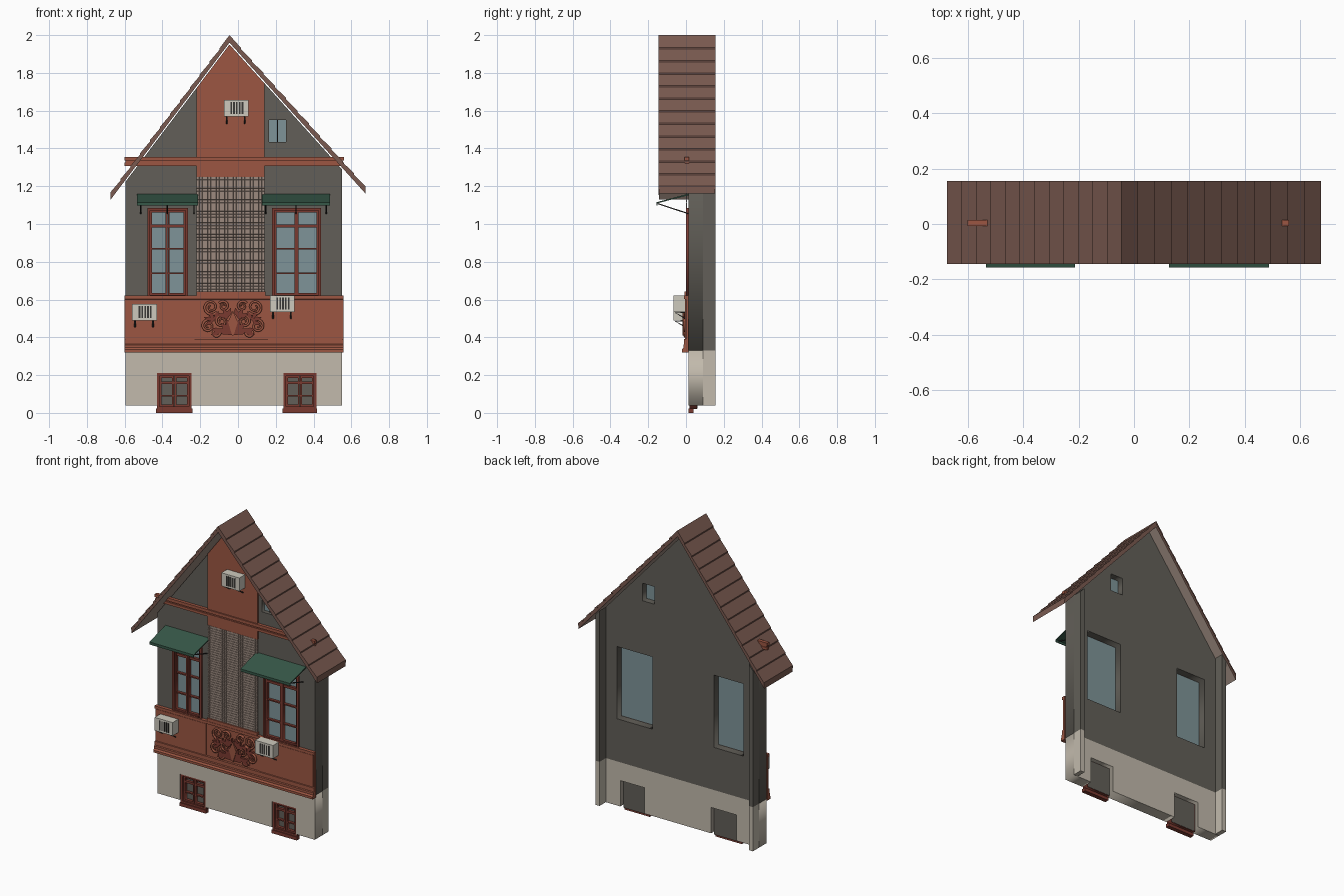
import bpy, bmesh, math
from mathutils import Vector

if "Cube" in bpy.data.objects:
    bpy.data.objects.remove(bpy.data.objects["Cube"])


def material(name, r, g, b):
    m = bpy.data.materials.new(name)
    m.use_nodes = True
    col = [(c / 255 / 12.92 if c < 11 else ((c / 255 + 0.055) / 1.055) ** 2.4) for c in (r, g, b)] + [1]
    m.diffuse_color = col
    m.node_tree.nodes["Principled BSDF"].inputs["Base Color"].default_value = col
    return m


TERRACOTTA = material("terracotta plaster", 156, 86, 66)
WALL = material("dark grey plaster", 98, 95, 88)
STONE = material("pale plinth stone", 194, 186, 172)
TAUPE = material("taupe panel", 156, 138, 127)
GLASS = material("blue grey glass", 126, 148, 152)
GREEN = material("green awning", 54, 88, 72)
FRAME = material("red brown frame", 122, 58, 48)
ROOF = material("brown roof", 122, 90, 80)
METAL = material("light casing", 206, 202, 190)
DARK = material("dark metal", 58, 56, 54)


def finish(name, bm, *mats):
    bmesh.ops.recalc_face_normals(bm, faces=bm.faces)
    me = bpy.data.meshes.new(name)
    bm.to_mesh(me)
    bm.free()
    for m in mats:
        me.materials.append(m)
    ob = bpy.data.objects.new(name, me)
    bpy.context.collection.objects.link(ob)
    return ob


def prism(name, pts, a, b, mat, axis="Y"):
    """Extrude an outline: (x, z) along Y, or (y, z) along X."""
    bm = bmesh.new()
    place = (lambda p, t: (p[0], t, p[1])) if axis == "Y" else (lambda p, t: (t, p[0], p[1]))
    face = bm.faces.new([bm.verts.new(place(p, a)) for p in pts])
    new = bmesh.ops.extrude_face_region(bm, geom=[face])["geom"]
    shift = Vector((0, b - a, 0)) if axis == "Y" else Vector((b - a, 0, 0))
    bmesh.ops.translate(bm, vec=shift, verts=[v for v in new if isinstance(v, bmesh.types.BMVert)])
    return finish(name, bm, mat)


def rect(x0, x1, z0, z1):
    return [(x0, z0), (x1, z0), (x1, z1), (x0, z1)]


def box(name, x0, x1, y0, y1, z0, z1, mat):
    return prism(name, rect(x0, x1, z0, z1), y0, y1, mat)


def sheet(name, outlines, y0, y1, mat):
    """Upright plate whose inner outlines become openings."""
    cu = bpy.data.curves.new(name, "CURVE")
    cu.dimensions, cu.fill_mode, cu.extrude = "2D", "BOTH", (y1 - y0) / 2
    for pts in outlines:
        sp = cu.splines.new("POLY")
        sp.points.add(len(pts) - 1)
        for q, p in zip(sp.points, pts):
            q.co = (p[0], p[1], 0, 1)
        sp.use_cyclic_u = True
    cu.materials.append(mat)
    ob = bpy.data.objects.new(name, cu)
    bpy.context.collection.objects.link(ob)
    ob.rotation_euler.x = math.pi / 2
    ob.location.y = (y0 + y1) / 2
    return ob


def tube(name, pts, radius, mat, taper=False):
    cu = bpy.data.curves.new(name, "CURVE")
    cu.dimensions, cu.bevel_depth, cu.bevel_resolution, cu.use_fill_caps = "3D", radius, 1, True
    sp = cu.splines.new("POLY")
    sp.points.add(len(pts) - 1)
    for i, (q, p) in enumerate(zip(sp.points, pts)):
        q.co = (*p, 1)
        q.radius = 1 - 0.5 * i / len(pts) if taper else 1
    cu.materials.append(mat)
    ob = bpy.data.objects.new(name, cu)
    bpy.context.collection.objects.link(ob)
    return ob


# Overall dimensions
LEFT, RIGHT, RIDGE, EAVE = -0.595, 0.55, -0.045, 0.675
FRONT, INNER, BACK = 0.012, 0.09, 0.155


def roof_z(x, drop=0.0):
    return 2 - drop - (1.11 * (x - RIDGE) if x > RIDGE else 1.32 * (RIDGE - x))


# Walls with openings, plinth with notches, side returns
windows = [(-0.48, -0.265), (0.18, 0.44)]
cellar = [(-0.43, -0.245), (0.24, 0.415)]
gable = [(LEFT, 0.33), (RIGHT, 0.33), (RIGHT, roof_z(RIGHT, 0.05)), (RIDGE, roof_z(RIDGE, 0.05)),
         (LEFT, roof_z(LEFT, 0.05))]
attic = (0.165, 0.255, 1.435, 1.55)
sheet("front_wall", [gable, rect(*attic)] + [rect(a, b, 0.61, 1.085) for a, b in windows], FRONT, INNER, WALL)
base = [(LEFT, 0.04)]
for a, b in cellar:
    base += [(a, 0.04), (a, 0.21), (b, 0.21), (b, 0.04)]
sheet("plinth", [base + [(RIGHT, 0.04), (RIGHT, 0.33), (LEFT, 0.33)]], FRONT, INNER, STONE)
for side, x0, x1 in (("right", LEFT, LEFT + 0.03), ("left", RIGHT - 0.03, RIGHT)):
    top = [(x0, 0.33), (x1, 0.33), (x1, roof_z(x1, 0.05)), (x0, roof_z(x0, 0.05))]
    prism(side + "_return_wall", top, INNER, BACK, WALL)
    box(side + "_return_plinth", x0, x1, INNER, BACK, 0.04, 0.33, STONE)

# Roof: a slab with overlapping courses on each slope
COURSES = 12
for side, end in (("right", -EAVE), ("left", EAVE)):
    slab = prism(side + "_roof_slab", [(RIDGE, roof_z(RIDGE, 0.012)), (end, roof_z(end, 0.012)),
                 (end, roof_z(end, 0.04)), (RIDGE, roof_z(RIDGE, 0.04))], -0.143, BACK - 0.002, ROOF)
    slab.data.materials.append(TAUPE)
    for p in slab.data.polygons:
        p.material_index = int(p.normal.z < -0.3)
    for i in range(COURSES):
        a, b = (RIDGE + (end - RIDGE) * t / COURSES for t in (i, i + 1))
        high = 0.0 if i == 0 else 0.008
        prism(side + "_roof_course", [(a, roof_z(a, high)), (b, roof_z(b)), (b, roof_z(b, 0.016)),
              (a, roof_z(a, 0.016))], -0.145, BACK, ROOF)

# Terracotta facing: gable strip, cornices and apron
P0, P1 = -0.22, 0.14
prism("gable_strip", [(P0, 1.25), (P1, 1.25), (P1, roof_z(P1, 0.05)), (RIDGE, roof_z(RIDGE, 0.05)),
      (P0, roof_z(P0, 0.05))], 0.0, FRONT, TERRACOTTA)
box("cornice_core", -0.595, 0.55, 0.002, FRONT, 1.31, 1.35, TERRACOTTA)
for z0, z1, y in ((1.308, 1.325, -0.004), (1.335, 1.355, -0.008)):
    box("cornice_strip", -0.6, 0.56, y, 0.015, z0, z1, TERRACOTTA)
apron = [(FRONT, 0.32), (-0.022, 0.32), (-0.022, 0.335), (-0.014, 0.345), (-0.014, 0.36), (-0.01, 0.365),
         (-0.01, 0.39), (0.0, 0.392), (0.0, 0.6), (-0.01, 0.604), (-0.01, 0.622), (FRONT, 0.622)]
prism("apron", apron, -0.6, 0.558, TERRACOTTA, "X")
for x0, x1 in ((LEFT, -0.23), (0.16, RIGHT)):
    box("apron_side_panel", x0, x1, -0.005, 0.0, 0.392, 0.6, TERRACOTTA)
box("relief_panel_sill", P0, P1 + 0.005, -0.008, FRONT, 0.622, 0.642, TERRACOTTA)

# Central textured panel with a field of small raised studs
bm = bmesh.new()
bmesh.ops.create_grid(bm, x_segments=24, y_segments=40, size=0.5)
for v in bm.verts:
    v.co = (P0 + (v.co.x + 0.5) * (P1 - P0), 0.006, 0.64 + (v.co.y + 0.5) * 0.61)
bmesh.ops.recalc_face_normals(bm, faces=bm.faces)
if bm.faces[:][0].normal.y > 0:
    bmesh.ops.reverse_faces(bm, faces=bm.faces)
bmesh.ops.inset_individual(bm, faces=bm.faces[:], thickness=0.0012, depth=0.006)
finish("textured_panel", bm, TAUPE)


def window(name, x0, x1, z0, z1, bars, pane, y=0.006):
    """Outer frame, two sashes and glazing bars in front of a pane."""
    t, mid = 0.014, (x0 + x1) / 2
    sheet(name + "_frame", [rect(x0, x1, z0, z1), rect(x0 + t, x1 - t, z0 + t, z1 - t)], y, y + 0.04, FRAME)
    for a, b in ((x0 + t, mid - 0.001), (mid + 0.001, x1 - t)):
        sheet(name + "_sash", [rect(a, b, z0 + t, z1 - t), rect(a + 0.01, b - 0.01, z0 + t + 0.01, z1 - t - 0.01)],
              y + 0.01, y + 0.036, FRAME)
    for z, h in bars:
        box(name + "_bar", x0 + t, x1 - t, y + 0.012, y + 0.036, z - h, z + h, FRAME)
    box(name + "_pane", x0 + 0.002, x1 - 0.002, y + 0.03, y + 0.042, z0 + 0.002, z1 - 0.002, pane)


for side, (a, b) in zip(("right", "left"), windows):
    window(side + "_window", a, b, 0.61, 1.085, [(0.99, 0.008), (0.87, 0.004), (0.74, 0.004)], GLASS, 0.0)
for side, (a, b) in zip(("right", "left"), cellar):
    window(side + "_cellar_window", a, b, 0.02, 0.21, [(0.16, 0.007), (0.092, 0.004)], WALL, 0.018)
    box(side + "_cellar_sill", a - 0.004, b + 0.004, 0.012, 0.04, 0.0, 0.022, FRAME)
box("attic_pane", attic[0], attic[1], 0.04, 0.048, attic[2], attic[3], GLASS)
box("attic_bar", 0.207, 0.213, 0.03, 0.045, attic[2], attic[3], DARK)

# Awnings with slanted stays
for side, x0, x1 in (("right", -0.535, -0.213), ("left", 0.127, 0.487)):
    slope = [(FRONT, 1.16), (-0.157, 1.115), (-0.157, 1.098), (-0.152, 1.098), (-0.15, 1.11), (FRONT, 1.152)]
    prism(side + "_awning", slope, x0, x1, GREEN, "X")
    for x in (x0 + 0.02, (x0 + x1) / 2, x1 - 0.02):
        tube(side + "_awning_stay", [(x, -0.15, 1.108), (x, FRONT, 1.055)], 0.0035, DARK)

# Cooling units with grilles and brackets
for name, x, z in (("right", -0.56, 0.49), ("left", 0.17, 0.535), ("gable", -0.075, 1.57)):
    box(name + "_cooling_unit", x, x + 0.13, -0.065, -0.006, z, z + 0.087, METAL)
    for i in range(5):
        gx = x + 0.034 + i * 0.015
        box(name + "_grille_slot", gx, gx + 0.009, -0.067, -0.064, z + 0.012, z + 0.075, DARK)
    for bx in (x + 0.015, x + 0.11):
        tube(name + "_unit_bracket", [(bx, 0.005, z - 0.04), (bx, -0.058, z - 0.004), (bx, 0.005, z - 0.004),
             (bx, 0.005, z - 0.042)], 0.0045, DARK)

# Mirrored scroll relief: spirals, connecting stems and a leaf fan
CX = -0.027


def scroll(cx, cz, r, turns, start, way):
    n = 28
    return [(cx + r * (1 - 0.8 * t) * math.cos(start + way * t * turns * math.tau),
             cz + r * (1 - 0.8 * t) * math.sin(start + way * t * turns * math.tau)) for t in (i / n for i in range(n + 1))]


def leaf(cx, cz, angle, length):
    d, s = Vector((math.cos(angle), math.sin(angle))), Vector((-math.sin(angle), math.cos(angle)))
    return [tuple(Vector((cx, cz)) + d * length * u + s * length * w)
            for u, w in ((0, 0.03), (0.55, 0.2), (1, 0), (0.55, -0.2), (0, -0.03))]


spirals = [(0.115, 0.56, 0.042, 1.6, -2.4, 1), (0.06, 0.485, 0.036, 1.5, 2.6, -1), (0.13, 0.46, 0.034, 1.5, 1.6, -1),
           (0.05, 0.565, 0.028, 1.4, 0.6, 1), (0.09, 0.425, 0.024, 1.3, 2.8, 1)]
sprays = [(0.0, 0.415, a, 0.09) for a in (0.35, 0.75, 1.15)] + [(0.1, 0.49, a, 0.055) for a in (-0.5, 0.3, 1.1, 2.0)]
sprays += [(0.03, 0.5, a, 0.06) for a in (0.5, 1.2, 1.9)] + [(0.06, 0.43, a, 0.06) for a in (-0.3, 0.3)]
for m in (-1, 1):
    for s in spirals:
        tube("relief_scroll", [(CX + m * x, -0.006, z) for x, z in scroll(*s)], 0.008, TERRACOTTA, True)
    for s in sprays:
        prism("relief_leaf", [(CX + m * x, z) for x, z in leaf(*s)], -0.014, 0.0, FRAME)
prism("relief_centre_leaf", [(CX + x, z) for x, z in leaf(0, 0.41, math.pi / 2, 0.13)], -0.018, 0.0, TERRACOTTA)
